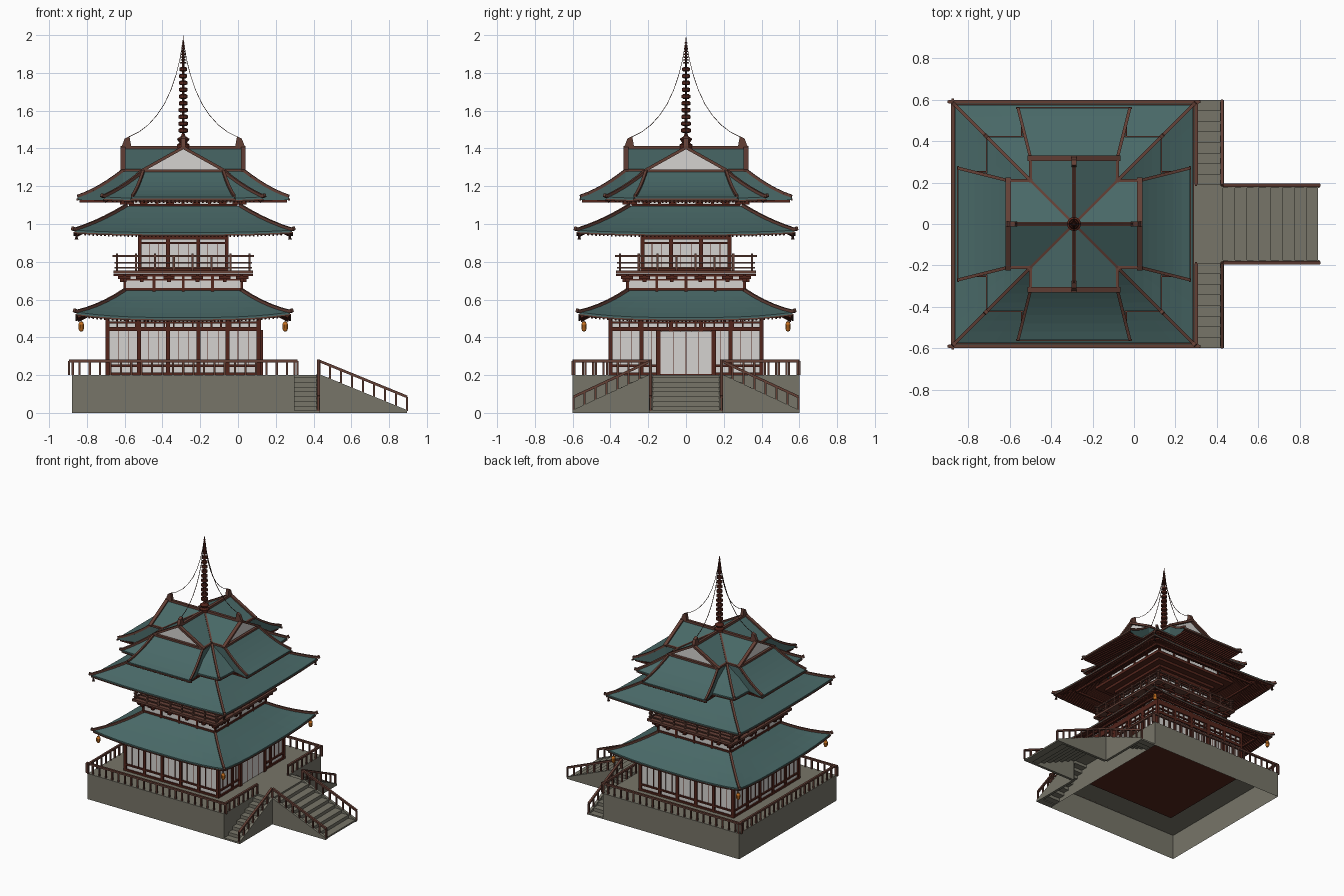
import bpy, bmesh, math
from mathutils import Vector, Matrix

CX = -0.29                       # tower axis; all coordinates below are relative to it
COL = {"teal_tile": (0.066, 0.14, 0.136), "dark_red": (0.085, 0.018, 0.011),
       "brown_trim": (0.125, 0.05, 0.036), "stone": (0.185, 0.178, 0.14),
       "plaster": (0.66, 0.65, 0.63), "amber": (0.6, 0.17, 0.015),
       "bronze": (0.045, 0.016, 0.012)}
MATS = {}
for n, c in COL.items():
    MATS[n] = bpy.data.materials.new(n)
    MATS[n].diffuse_color = (*c, 1)
PARTS = {}

def part(name, mat):
    PARTS[name] = (bmesh.new(), mat)
    return name

def face(p, pts, four=False):
    bm = PARTS[p][0]
    for k in range(4 if four else 1):
        R = Matrix.Rotation(k * math.pi / 2, 3, 'Z')
        bm.faces.new([bm.verts.new(R @ Vector(v)) for v in pts])

def hexa(p, lo, hi, four=False):
    """solid between two quads"""
    face(p, lo[::-1], four)
    face(p, hi, four)
    for i in range(4):
        j = (i + 1) % 4
        face(p, [lo[i], lo[j], hi[j], hi[i]], four)

def box(p, a, b, four=False):
    q = [(a[0], a[1]), (b[0], a[1]), (b[0], b[1]), (a[0], b[1])]
    hexa(p, [(*c, a[2]) for c in q], [(*c, b[2]) for c in q], four)

def slab(p, hw, z0, z1):
    box(p, (-hw, -hw, z0), (hw, hw, z1))

def bar(p, a, b, w, h, four=False):
    """beam between two points, w wide and h deep"""
    a, b = Vector(a), Vector(b)
    d = (b - a).normalized()
    s = d.cross((0, 0, 1)) if abs(d.z) < 0.99 else Vector((1, 0, 0))
    s.normalize()
    u = s.cross(d)
    c = [s * (i * w / 2) + u * (j * h / 2) for i, j in ((-1, -1), (1, -1), (1, 1), (-1, 1))]
    hexa(p, [a + o for o in c], [b + o for o in c], four)

def ring(p, hw, z, w, h, over=0.0):
    bar(p, (-hw - over, -hw, z), (hw + over, -hw, z), w, h, True)

def lathe(p, prof, n=10, at=(0, 0, 0)):
    at = Vector(at)
    for i in range(n):
        a, b = 2 * math.pi * i / n, 2 * math.pi * (i + 1) / n
        for (r0, z0), (r1, z1) in zip(prof, prof[1:]):
            f = [at + Vector((r * math.cos(t), r * math.sin(t), z))
                 for r, z, t in ((r0, z0, a), (r0, z0, b), (r1, z1, b), (r1, z1, a)) if r > 0 or t == a]
            if len(f) > 2:
                face(p, f)

def railing(p, a, b, n, h=0.075, mid=False):
    a, b, up = Vector(a), Vector(b), Vector((0, 0, h))
    bar(p, a + up, b + up, 0.016, 0.014)
    if mid:
        bar(p, a + up * 0.5, b + up * 0.5, 0.008, 0.008)
    for i in range(n + 1):
        q = a.lerp(b, i / n)
        bar(p, q, q + up, 0.011, 0.011)

# materials per part
teal = part("roof_tiles", "teal_tile"); soffit = part("eave_soffits", "dark_red")
trim = part("roof_ridges", "brown_trim"); rafters = part("rafters", "dark_red")
frame = part("timber_frame", "dark_red"); wall = part("plaster_walls", "plaster")
base = part("stone_base", "stone"); stairs = part("stairs", "stone")
fence = part("base_railings", "brown_trim"); balc = part("balcony", "brown_trim")
lamp = part("lanterns", "amber"); bell = part("roof_bells", "bronze")
spire = part("spire", "dark_red"); chain = part("spire_chains", "bronze")

# stone platform, open underneath
A, B = 0.59, 0.60
c4 = [(-A, -B), (A, -B), (A, B), (-A, B)]
face(base, [(*c, 0.2) for c in c4])
for i in range(4):
    u, v = c4[i], c4[(i + 1) % 4]
    face(base, [(*u, 0), (*v, 0), (*v, 0.2), (*u, 0.2)])
box(frame, (-0.405, -0.405, 0.193), (0.405, 0.405, 0.205))

# landing, front stair and two side stairs
box(stairs, (A, -0.19, 0.18), (0.72, 0.19, 0.2))
N = 8
for i in range(N):
    z = 0.2 * (N - i - 0.5) / N
    x0, x1 = 0.72 + 0.46 * i / N, 0.72 + 0.46 * (i + 1) / N
    y0, y1 = 0.19 + 0.41 * i / N, 0.19 + 0.41 * (i + 1) / N
    box(stairs, (x0, -0.18, max(0, z - 0.03)), (x1, 0.18, z))
    for s in (-1, 1):
        box(stairs, (A, min(s * y0, s * y1), max(0, z - 0.03)), (0.71, max(s * y0, s * y1), z))
for s in (-1, 1):
    hexa(stairs, [(0.72, s * 0.175, 0), (1.185, s * 0.175, 0), (1.185, s * 0.175, 0.015), (0.72, s * 0.175, 0.205)],
         [(0.72, s * 0.195, 0), (1.185, s * 0.195, 0), (1.185, s * 0.195, 0.015), (0.72, s * 0.195, 0.205)])
    hexa(stairs, [(0.705, s * 0.19, 0), (0.705, s * 0.6, 0), (0.705, s * 0.6, 0.015), (0.705, s * 0.19, 0.205)],
         [(0.725, s * 0.19, 0), (0.725, s * 0.6, 0), (0.725, s * 0.6, 0.015), (0.725, s * 0.19, 0.205)])
    # railings of stairs and platform
    railing(fence, (0.72, s * 0.187, 0.2), (1.185, s * 0.187, 0.01), 8)
    railing(fence, (0.715, s * 0.187, 0.2), (0.715, s * 0.595, 0.01), 7)
    railing(fence, (A, s * 0.19, 0.2), (A, s * 0.59, 0.2), 7)
    railing(fence, (-0.605, s * 0.59, 0.2), (0.605, s * 0.59, 0.2), 22)
railing(fence, (-0.585, -0.6, 0.2), (-0.585, 0.6, 0.2), 22)

def storey(hw, z0, z1, posts, beams, w):
    """plaster core with posts and beams on all four sides"""
    slab(wall, hw, z0, z1)
    for s in posts:
        bar(frame, (s, -hw, z0), (s, -hw, z1), w, w, True)
    for z, h in beams:
        ring(frame, hw, z, w, h, w / 2)

# ground storey, with the wide door on the right side
storey(0.4, 0.2, 0.57, (-0.4, -0.235, -0.08, 0.08, 0.235),
       ((0.208, 0.014), (0.25, 0.012), (0.445, 0.022), (0.478, 0.01), (0.53, 0.04)), 0.022)
for s in (-0.345, -0.29, -0.185, -0.13, -0.027, 0.027, 0.13, 0.185, 0.29, 0.345):
    bar(frame, (s, -0.401, 0.25), (s, -0.401, 0.44), 0.003, 0.006, True)
for i in range(17):
    bar(frame, (-0.4 + i * 0.05, -0.402, 0.455), (-0.4 + i * 0.05, -0.402, 0.51), 0.009, 0.012, True)
box(wall, (0.4, -0.135, 0.205), (0.416, 0.135, 0.43))
for s in (-1, 1):
    bar(frame, (0.41, s * 0.147, 0.2), (0.41, s * 0.147, 0.44), 0.025, 0.026)
    for y in (0.0, 0.068):
        bar(frame, (0.415, s * y, 0.205), (0.415, s * y, 0.43), 0.006, 0.003)

# balcony base with brackets
storey(0.31, 0.6, 0.735, (-0.31, -0.155, 0, 0.155), ((0.655, 0.014), (0.705, 0.01), (0.728, 0.012)), 0.014)
for s in (-0.31, -0.22, -0.075, 0.075, 0.22, 0.31):
    bar(frame, (s, -0.31, 0.70), (s, -0.335, 0.70), 0.02, 0.015, True)
    bar(frame, (s - 0.03, -0.335, 0.717), (s + 0.03, -0.335, 0.717), 0.02, 0.015, True)
    bar(frame, (s, -0.31, 0.73), (s, -0.37, 0.73), 0.015, 0.012, True)
slab(balc, 0.37, 0.738, 0.754)
ring(balc, 0.35, 0.83, 0.012, 0.01, 0.025)
ring(balc, 0.35, 0.795, 0.008, 0.007, 0.015)
ring(balc, 0.35, 0.768, 0.01, 0.008, 0.015)
for i in range(8):
    s = -0.35 + i * 0.1
    bar(balc, (s, -0.35, 0.75), (s, -0.35, 0.83 if i % 2 else 0.845), 0.011, 0.011, True)

# second storey and stepped brackets below the middle roof
storey(0.23, 0.75, 0.95, (-0.23, -0.08, 0.08), ((0.76, 0.016), (0.9, 0.012), (0.93, 0.025)), 0.02)
for s in (-0.18, -0.13, -0.027, 0.027, 0.13, 0.18):
    bar(frame, (s, -0.231, 0.76), (s, -0.231, 0.9), 0.003, 0.006, True)
for hw, z in ((0.26, 0.945), (0.31, 0.965), (0.36, 0.985)):
    slab(frame, hw, z, z + 0.022)
slab(frame, 0.33, 1.0, 1.03)
# short wall under the top roof
storey(0.28, 1.0, 1.14, (-0.28, -0.14, 0, 0.14), ((1.1, 0.012), (1.125, 0.012)), 0.016)
for s in (-0.28, -0.21, -0.07, 0.07, 0.21, 0.28):
    bar(frame, (s - 0.02, -0.31, 1.112), (s + 0.02, -0.31, 1.112), 0.05, 0.018, True)

def roof(h0, z0, h1, z1, lift, hwall, S=12, T=5):
    """four-sided concave roof with upturned corners, soffit, rafters and hips"""
    def P(s, t, dz=0):
        h = h0 + (h1 - h0) * t
        return Vector((s * h, -h, z0 + (z1 - z0) * (0.78 * t + 0.22 * t * t) + lift * abs(s) ** 3 * (1 - t) ** 2 + dz))
    ss = [-1 + 2 * i / S for i in range(S + 1)]
    th = -0.016
    for a, b in zip(ss, ss[1:]):
        for j in range(T):
            u, v = j / T, (j + 1) / T
            face(teal, [P(a, u), P(b, u), P(b, v), P(a, v)], True)
            face(soffit, [P(a, u, th), P(a, v, th), P(b, v, th), P(b, u, th)], True)
        face(teal, [P(a, 0, th), P(b, 0, th), P(b, 0), P(a, 0)], True)
        bar(trim, P(a, 0, -0.014), P(b, 0, -0.014), 0.01, 0.008, True)
    for j in range(T):
        bar(trim, P(-1, j / T, 0.004), P(-1, (j + 1) / T, 0.004), 0.016, 0.016, True)
    e = P(-1, 0, 0.004)
    bar(trim, e, e + Vector((-0.012, -0.012, 0.006)), 0.018, 0.018, True)
    n = int(h0 / 0.021)
    for i in range(-n, n + 1):
        s = i * 0.021
        h = max(abs(s), hwall)
        if h < h0 - 0.03:
            t = (h0 - h) / (h0 - h1)
            bar(rafters, P(s / h0, 0.03, -0.022), P(s / h, t, -0.022), 0.008, 0.012, True)
    ring(rafters, (h0 + hwall) / 2, P(0, (h0 - hwall) / (h0 - h1) / 2).z - 0.034, 0.014, 0.014)
    return e

e1 = roof(0.565, 0.505, 0.305, 0.65, 0.028, 0.40)
e2 = roof(0.575, 0.955, 0.30, 1.095, 0.012, 0.34)
roof(0.42, 1.135, 0.21, 1.28, 0.008, 0.28, 8)

# lanterns on the lowest roof, bells on the middle roof
for sx in (-1, 1):
    for sy in (-1, 1):
        lathe(lamp, [(0, 0.43), (0.009, 0.433), (0.015, 0.447), (0.015, 0.468), (0.009, 0.482), (0, 0.485)],
              10, (sx * 0.54, sy * 0.54, 0))
        bar(bell, (sx * 0.54, sy * 0.54, 0.48), (sx * 0.54, sy * 0.54, 0.515), 0.004, 0.004)
        lathe(bell, [(0, 0.945), (0.005, 0.94), (0.007, 0.925), (0.011, 0.917), (0, 0.917)],
              8, (sx * 0.565, sy * 0.565, 0))
        bar(bell, (sx * 0.565, sy * 0.565, 0.94), (sx * 0.565, sy * 0.565, 0.96), 0.003, 0.003)

# flared arms of the top roof, below each gable
def Q(sx, t, dz=0):
    return Vector((sx * (0.27 - 0.06 * t), -(0.56 - 0.24 * t),
                   1.135 + 0.145 * (0.7 * t + 0.3 * t * t) + 0.008 * (1 - t) ** 3 + dz))
M = 6
for j in range(M):
    u, v = j / M, (j + 1) / M
    face(teal, [Q(-1, u), Q(1, u), Q(1, v), Q(-1, v)], True)
    for s in (-1, 1):
        lo = [Q(s * 1.0, t) for t in (u, v)]
        face(teal, [lo[0], lo[1], (lo[1].x, lo[1].y, 1.128), (lo[0].x, lo[0].y, 1.128)], True)
        bar(trim, Q(s, u, 0.004), Q(s, v, 0.004), 0.015, 0.015, True)
face(teal, [Q(-1, 0), Q(1, 0), (0.27, -0.56, 1.127), (-0.27, -0.56, 1.127)], True)
face(soffit, [(-0.27, -0.56, 1.127), (0.27, -0.56, 1.127), (0.21, -0.3, 1.127), (-0.21, -0.3, 1.127)], True)
bar(trim, (-0.28, -0.56, 1.13), (0.28, -0.56, 1.13), 0.01, 0.01, True)
for i in range(-12, 13):
    bar(rafters, (i * 0.021, -0.55, 1.12), (i * 0.021, -0.29, 1.12), 0.008, 0.012, True)

# crossed gables with white ends, barge boards, ridges and end ornaments
G = 0.31
face(teal, [(-0.21, -G, 1.285), (0, -G, 1.402), (0, 0, 1.402), (-0.21, 0, 1.285)], True)
face(teal, [(0.21, -G, 1.285), (0, -G, 1.402), (0, 0, 1.402), (0.21, 0, 1.285)], True)
face(wall, [(-0.21, -0.3, 1.282), (0.21, -0.3, 1.282), (0, -0.3, 1.4)], True)
for s in (-1, 1):
    bar(trim, (s * 0.22, -0.318, 1.282), (0, -0.318, 1.405), 0.026, 0.016, True)
    bar(trim, (s * 0.21, -0.32, 1.284), (s * 0.21, -0.2, 1.284), 0.016, 0.014, True)
    face(teal, [(s * 0.21, -0.32, 1.2), (s * 0.21, -0.32, 1.285), (s * 0.21, -0.2, 1.285), (s * 0.21, -0.2, 1.2)], True)
bar(trim, (-0.22, -0.318, 1.282), (0.22, -0.318, 1.282), 0.02, 0.014, True)
bar(trim, (0, -0.33, 1.405), (0, 0, 1.405), 0.02, 0.018, True)
bar(trim, (-0.21, -0.21, 1.288), (0, 0, 1.405), 0.012, 0.012, True)
hexa(trim, [(-0.012, -0.33, 1.4), (0.012, -0.33, 1.4), (0.012, -0.275, 1.41), (-0.012, -0.275, 1.41)],
     [(-0.012, -0.31, 1.452), (0.012, -0.31, 1.452), (0.012, -0.285, 1.465), (-0.012, -0.285, 1.465)], True)

# spire: base, pole, stacked rings and tapering tip
lathe(spire, [(0.034, 1.4), (0.034, 1.42), (0.02, 1.43), (0.034, 1.45), (0.012, 1.465), (0.007, 1.48),
              (0.006, 1.9), (0.003, 1.97), (0, 2.0)], 12)
def hoop(r, z, h, w):
    lathe(spire, [(r - w, z - h * 0.5), (r, z - h * 0.3), (r, z + h * 0.3), (r - w, z + h * 0.5), (r - w, z - h * 0.5)], 12)
    bar(spire, (-r + w, 0, z), (r - w, 0, z), 0.004, 0.004)
    bar(spire, (0, -r + w, z), (0, r - w, z), 0.004, 0.004)
for i in range(10):
    hoop(0.026 - 0.0006 * i, 1.495 + i * 0.036, 0.024, 0.008)
for i in range(8):
    r = 0.017 - 0.0014 * i
    lathe(spire, [(0, 1.848 + i * 0.015), (r, 1.851 + i * 0.015), (r, 1.856 + i * 0.015), (0, 1.859 + i * 0.015)], 10)

# hanging chains from the tip to the four ridge ends
pts = [(0.285, 1.462), (0.235, 1.487), (0.185, 1.525), (0.14, 1.575), (0.1, 1.635), (0.065, 1.71),
       (0.038, 1.79), (0.018, 1.87), (0.004, 1.95)]
for (r0, z0), (r1, z1) in zip(pts, pts[1:]):
    bar(chain, (0, -r0, z0), (0, -r1, z1), 0.003, 0.003, True)

# turn the collected parts into objects
for name, (bm, mat) in PARTS.items():
    bmesh.ops.remove_doubles(bm, verts=bm.verts, dist=1e-5)
    bmesh.ops.recalc_face_normals(bm, faces=bm.faces)
    me = bpy.data.meshes.new(name)
    bm.to_mesh(me)
    bm.free()
    me.materials.append(MATS[mat])
    ob = bpy.data.objects.new(name, me)
    ob.location.x = CX
    bpy.context.collection.objects.link(ob)
